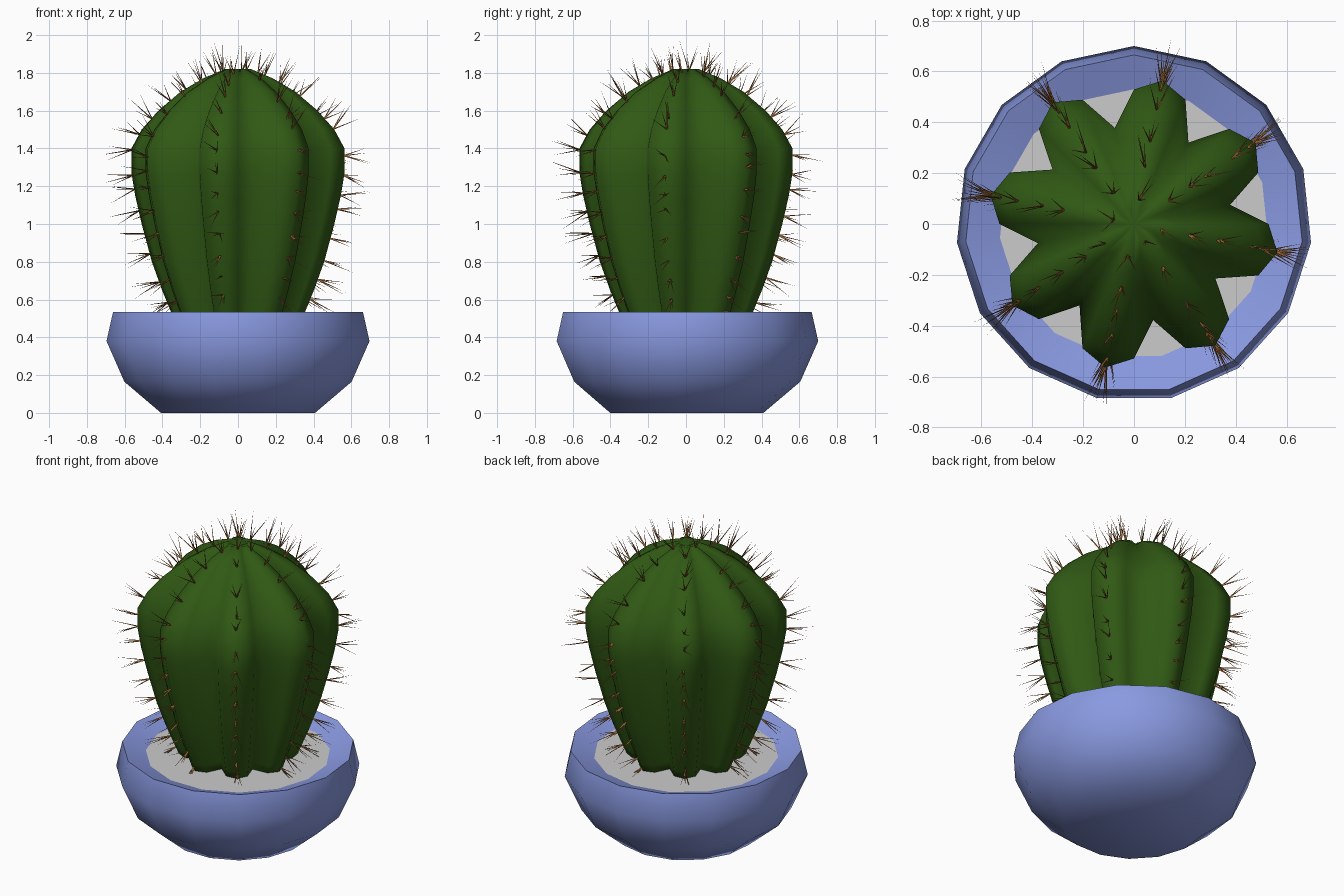
import bpy, bmesh, math, random
from mathutils import Vector

if "Cube" in bpy.data.objects:
    bpy.data.objects.remove(bpy.data.objects["Cube"])

random.seed(4)


def material(name, rgb):
    m = bpy.data.materials.new(name)
    m.diffuse_color = (*rgb, 1)
    m.use_nodes = True
    m.node_tree.nodes["Principled BSDF"].inputs["Base Color"].default_value = m.diffuse_color
    return m


def finish(bm, name, mat=None, angle=None):
    me = bpy.data.meshes.new(name)
    bm.to_mesh(me)
    bm.free()
    ob = bpy.data.objects.new(name, me)
    bpy.context.collection.objects.link(ob)
    if mat:
        me.materials.append(mat)
    if angle:
        bpy.ops.object.select_all(action='DESELECT')
        ob.select_set(True)
        bpy.context.view_layer.objects.active = ob
        bpy.ops.object.shade_smooth_by_angle(angle=math.radians(angle))
    return ob


def lathe(profile, sides, start, shape=(1,)):
    """Spin (radius, z) points; shape gives repeating radius factors round the ring."""
    bm = bmesh.new()
    rings = []
    for r, z in profile:
        ring = []
        for i in range(sides):
            a = start + math.tau * i / sides
            f = r * shape[i % len(shape)]
            ring.append(bm.verts.new((f * math.cos(a), f * math.sin(a), z)))
        rings.append(ring)
    for lo, hi in zip(rings, rings[1:]):
        for i in range(sides):
            j = (i + 1) % sides
            bm.faces.new((lo[i], lo[j], hi[j], hi[i]))
    return bm, rings


blue = material("pot_blue", (0.25, 0.32, 0.75))
green = material("cactus_green", (0.03, 0.10, 0.007))
brown = material("spine_brown", (0.30, 0.12, 0.03))

# pot: 15-sided bowl with an inward sloping rim
bm, rings = lathe([(0.41, 0), (0.605, 0.165), (0.70, 0.38), (0.665, 0.535), (0.53, 0.485)],
                  15, math.pi / 2)
bm.faces.new(rings[0][::-1])
finish(bm, "pot", blue, 50)

# soil disc
bm, rings = lathe([(0.53, 0.485)], 15, math.pi / 2)
bm.faces.new(rings[0])
finish(bm, "soil")

# cactus body: eight ribs, each with a valley, shoulder, tip and shoulder
body = [(0.33, 0.46), (0.362, 0.535), (0.41, 0.65), (0.465, 0.8), (0.52, 1.0), (0.555, 1.15),
        (0.575, 1.27), (0.575, 1.4), (0.52, 1.5), (0.43, 1.6), (0.31, 1.7), (0.19, 1.77),
        (0.07, 1.82)]
tip_angle = math.radians(78.75)
bm, rings = lathe(body, 32, tip_angle - math.pi / 8, (0.67, 0.92, 1.0, 0.92))
centre = bm.verts.new((0, 0, 1.80))
for i in range(32):
    bm.faces.new((rings[-1][i], rings[-1][(i + 1) % 32], centre))
bm.faces.new(rings[0][::-1])
finish(bm, "cactus_body", green, 180)


def body_at(z):
    """Tip radius and outward (radial, z) normal at a height."""
    for (r0, z0), (r1, z1) in zip(body, body[1:]):
        if z <= z1:
            t = (z - z0) / (z1 - z0)
            n = Vector((z1 - z0, r0 - r1)).normalized()
            return r0 + t * (r1 - r0), n


# spines: clusters of fine needles along each rib tip
bm = bmesh.new()
levels = [0.52, 0.6, 0.71, 0.82, 0.94, 1.06, 1.17, 1.28, 1.38, 1.48, 1.58, 1.67, 1.74, 1.80]
for rib in range(8):
    a = tip_angle + rib * math.pi / 4
    out = Vector((math.cos(a), math.sin(a), 0))
    side = Vector((-math.sin(a), math.cos(a), 0))
    for level in levels:
        z = min(level + random.uniform(-0.025, 0.025), 1.815)
        r, n = body_at(z)
        normal = out * n.x + Vector((0, 0, n.y))
        along = normal.cross(side)
        base = out * r + Vector((0, 0, z)) - normal * 0.004
        for k in range(4):
            d = (normal + side * random.uniform(-0.4, 0.4)
                 + along * random.uniform(-0.4, 0.4)).normalized()
            end = base + d * random.uniform(0.09, 0.18)
            end.z = min(end.z, 2.0)
            foot = [bm.verts.new(base + 0.004 * (side * math.cos(q) - along * math.sin(q)))
                    for q in (0, math.tau / 3, 2 * math.tau / 3)]
            top = bm.verts.new(end)
            for i in range(3):
                bm.faces.new((foot[i], foot[(i + 1) % 3], top))
bmesh.ops.recalc_face_normals(bm, faces=bm.faces)
finish(bm, "spines", brown)
